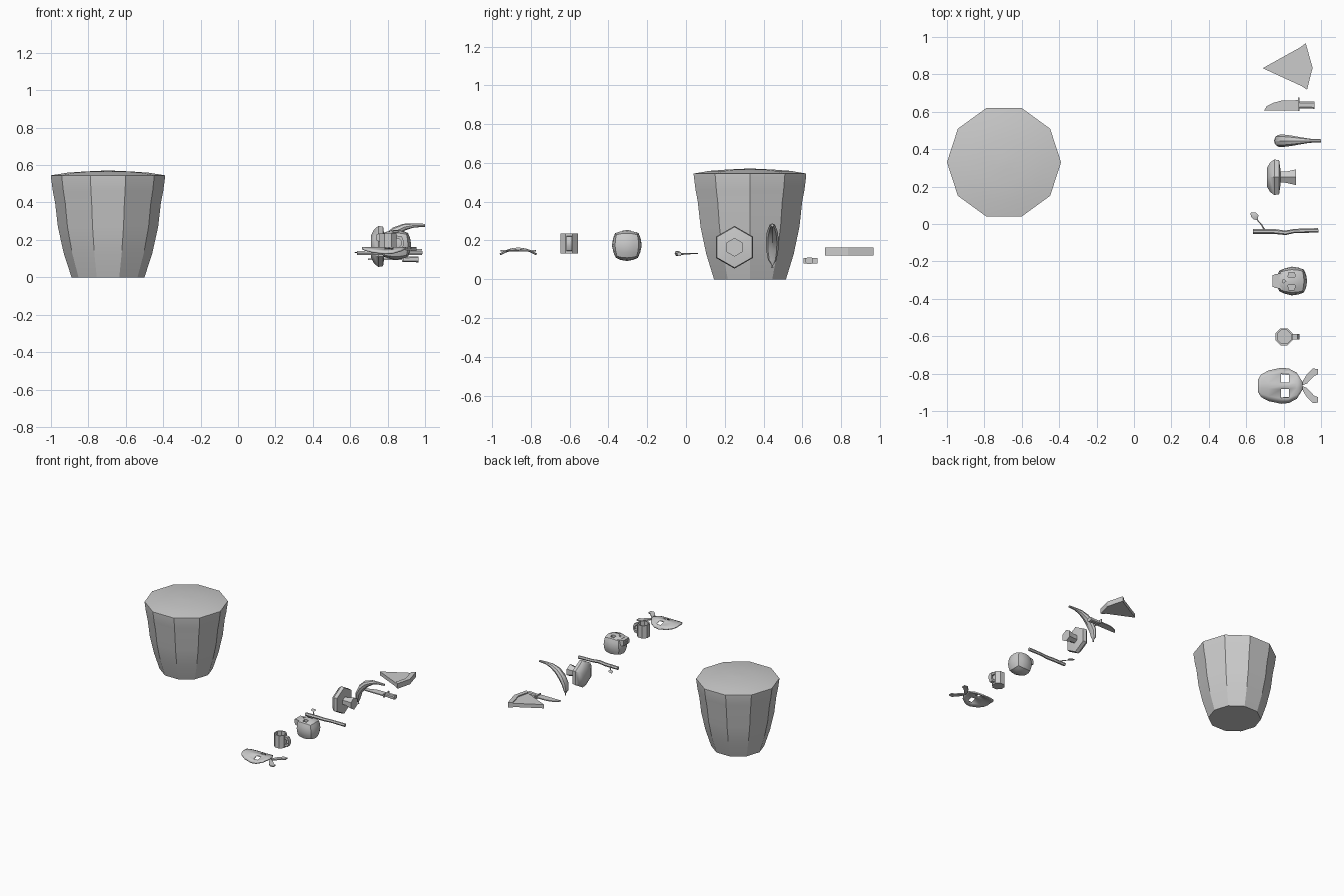
import bpy, bmesh
from math import sin, cos, pi, radians
from mathutils import Vector

if "Cube" in bpy.data.objects:
    bpy.data.objects.remove(bpy.data.objects["Cube"])


def finish(ob, angle=30):
    bpy.ops.object.select_all(action='DESELECT')
    ob.select_set(True)
    bpy.context.view_layer.objects.active = ob
    bpy.ops.object.shade_smooth_by_angle(angle=radians(angle))
    return ob


def mesh(name, verts, faces):
    me = bpy.data.meshes.new(name)
    me.from_pydata([tuple(v) for v in verts], [], faces)
    bm = bmesh.new()
    bm.from_mesh(me)
    bmesh.ops.remove_doubles(bm, verts=bm.verts, dist=1e-5)
    bmesh.ops.recalc_face_normals(bm, faces=bm.faces)
    bm.to_mesh(me)
    bm.free()
    ob = bpy.data.objects.new(name, me)
    bpy.context.collection.objects.link(ob)
    return finish(ob)


def loft(name, rings):
    n = len(rings[0])
    verts = [p for r in rings for p in r]
    faces = [(i * n + j, i * n + (j + 1) % n, (i + 1) * n + (j + 1) % n, (i + 1) * n + j)
             for i in range(len(rings) - 1) for j in range(n)]
    faces += [tuple(range(n)), tuple(range(len(verts) - n, len(verts)))]
    return mesh(name, verts, faces)


def lathe(name, centre, profile, n, axis='z', turn=0.0):
    """profile: (radius, distance along axis)"""
    c, rings = Vector(centre), []
    for r, h in profile:
        a = [turn + 2 * pi * k / n for k in range(n)]
        rings.append([c + Vector((r * cos(t), r * sin(t), h) if axis == 'z'
                                 else (h, r * cos(t), r * sin(t))) for t in a])
    return loft(name, rings)


def sweep(name, path, n=6):
    """path: (x, y, z, width radius, height radius)"""
    pts = [Vector(p[:3]) for p in path]
    rings = []
    for i, p in enumerate(path):
        t = (pts[min(i + 1, len(pts) - 1)] - pts[max(i - 1, 0)]).normalized()
        side = t.cross(Vector((0, 0, 1))).normalized()
        up = side.cross(t)
        rings.append([pts[i] + side * p[3] * cos(2 * pi * k / n) + up * p[4] * sin(2 * pi * k / n)
                      for k in range(n)])
    return loft(name, rings)


def plate(name, outline, z0, z1):
    return loft(name, [[(x, y, z) for x, y in outline] for z in (z0, z1)])


# Ten-sided barrel with flared rim and its domed filling
BX, BY = -0.695, 0.33
lathe("barrel", (BX, BY, 0), [(.195, 0), (.237, .13), (.268, .27), (.283, .40), (.295, .46),
      (.305, .535), (.305, .545), (.22, .559), (.12, .566), (.03, .57)], 10)

# Pie slice: filling wedge and raised crust
plate("slice_wedge", [(.688, .833), (.897, .737), (.92, .83), (.89, .945)], .125, .155)
plate("slice_crust", [(.897, .737), (.925, .718), (.955, .835), (.918, .967), (.89, .945), (.92, .83)],
      .122, .163)

# Knife
plate("knife_blade", [(.695, .606), (.88, .606), (.88, .662), (.79, .66), (.745, .648), (.71, .63)],
      .092, .100)
plate("knife_guard", [(.877, .605), (.884, .605), (.884, .677), (.877, .677)], .082, .11)
loft("knife_handle", [[(x, .636 + a * w, .096 + b * h) for a, b in
     ((-1, -.6), (-.6, -1), (.6, -1), (1, -.6), (1, .6), (.6, 1), (-.6, 1), (-1, .6))]
     for x, w, h in ((.884, .018, .013), (.965, .02, .016))])

# Curved banana
sweep("banana", [(.768, .445, .062, .006, .006), (.763, .445, .10, .022, .014),
      (.772, .445, .155, .032, .021), (.80, .445, .205, .033, .026), (.84, .445, .245, .028, .025),
      (.89, .445, .269, .019, .018), (.94, .445, .277, .011, .011), (1.0, .445, .278, .008, .008)], 8)

# Six-sided mushroom lying on its side
M = (0, .25, .165)
lathe("mushroom_cap", M, [(.06, .712), (.09, .727), (.11, .75), (.105, .776), (.05, .783)], 6, 'x', pi / 6)
lathe("mushroom_stem", M, [(.034, .77), (.034, .81), (.048, .865)], 6, 'x', pi / 6)

# Twig with a side shoot and leaf
sweep("twig", [(.635, -.04, .13, .013, .013), (.75, -.04, .131, .013, .014),
      (.81, -.047, .134, .012, .013), (.86, -.037, .132, .011, .012), (.985, -.034, .13, .012, .013)], 6)
sweep("twig_shoot", [(.70, -.038, .13, .006, .006), (.682, -.005, .131, .004, .004),
      (.655, .026, .132, .003, .003)], 5)
sweep("twig_leaf", [(.660, .022, .132, .003, .002), (.652, .036, .134, .017, .003),
      (.638, .049, .134, .017, .003), (.625, .06, .132, .004, .002)], 6)

# Skull lying face up: rounded block, narrow jaw, carved sockets
bm = bmesh.new()
bmesh.ops.create_cube(bm, size=2)
bmesh.ops.subdivide_edges(bm, edges=bm.edges[:], cuts=3, use_grid_fill=True)
for v in bm.verts:
    v.co = v.co.lerp(v.co.normalized() * 1.18, .68)
big = max(max(abs(c) for c in v.co) for v in bm.verts)
for v in bm.verts:
    x, y, z = v.co / big
    taper = 1 - .12 * max(0, -x) - .08 * max(0, -z)
    v.co = (.843 + .083 * x, -.305 + .077 * y * taper, .174 + .08 * z)
me = bpy.data.meshes.new("skull")
bm.to_mesh(me)
bm.free()
skull = bpy.data.objects.new("skull", me)
bpy.context.collection.objects.link(skull)


def carve(target, name, outline, z0, z1):
    cutter = plate(name, outline, z0, z1)
    cutter.hide_render = True
    mod = target.modifiers.new(name, 'BOOLEAN')
    mod.operation, mod.object, mod.solver = 'DIFFERENCE', cutter, 'EXACT'
    bpy.context.view_layer.objects.active = target
    bpy.ops.object.modifier_apply(modifier=name)
    bpy.data.objects.remove(cutter)


for s in (-1, 1):
    carve(skull, "eye_socket", [(.824, -.305 + s * .022), (.862, -.305 + s * .022),
          (.858, -.305 + s * .047), (.826, -.305 + s * .047)], .23, .28)
carve(skull, "nose_socket", [(.797, -.315), (.797, -.295), (.814, -.305)], .235, .28)
finish(skull, 40)
plate("skull_jaw", [(.748, -.34), (.80, -.35), (.80, -.26), (.748, -.27)], .19, .235)
for k in range(4):
    y = -.329 + k * .016
    plate("skull_tooth", [(.74, y - .007), (.765, y - .007), (.765, y + .007), (.74, y + .007)], .198, .228)

# Hollow eight-sided mug with a loop handle
lathe("mug", (.803, -.603, 0), [(.049, .133), (.049, .235), (.039, .235), (.039, .15)], 8, turn=pi / 8)
rings = []
for x, z, dx, dz in ((.845, .215, 0, .013), (.868, .213, .010, .013), (.879, .196, .009, .004),
                     (.879, .172, .009, -.004), (.868, .155, .010, -.013), (.845, .153, 0, -.013)):
    rings.append([(x - dx * .6, -.617, z - dz * .6), (x + dx * .6, -.617, z + dz * .6),
                  (x + dx * .6, -.588, z + dz * .6), (x - dx * .6, -.588, z - dz * .6)])
loft("mug_handle", rings)

# Arched mask with two eye holes and a pair of tie ends
rows = [(.662, .03), (.68, .059), (.72, .08), (.787, .094), (.828, .09), (.87, .068), (.90, .02)]
cols = [-1, -.68, -.19, 0, .19, .68, 1]
arch = lambda y: .158 - 3.4 * y * y
verts = [(x, -.865 + t * w, arch(t * w)) for x, w in rows for t in cols]
faces = [(i * 7 + j, i * 7 + j + 1, i * 7 + j + 8, i * 7 + j + 7)
         for i in range(6) for j in range(6) if not (i == 3 and j in (1, 4))]
mask = mesh("mask", verts, faces)
solid = mask.modifiers.new("thickness", 'SOLIDIFY')
solid.thickness, solid.offset = .01, 0
for s in (-1, 1):
    tie = [(.895, .0), (.925, .012), (.962, .052), (.985, .062), (.985, .09),
           (.955, .092), (.925, .062), (.905, .03)]
    plate("mask_tie", [(x, -.865 + s * y) for x, y in tie], .142, .151)
